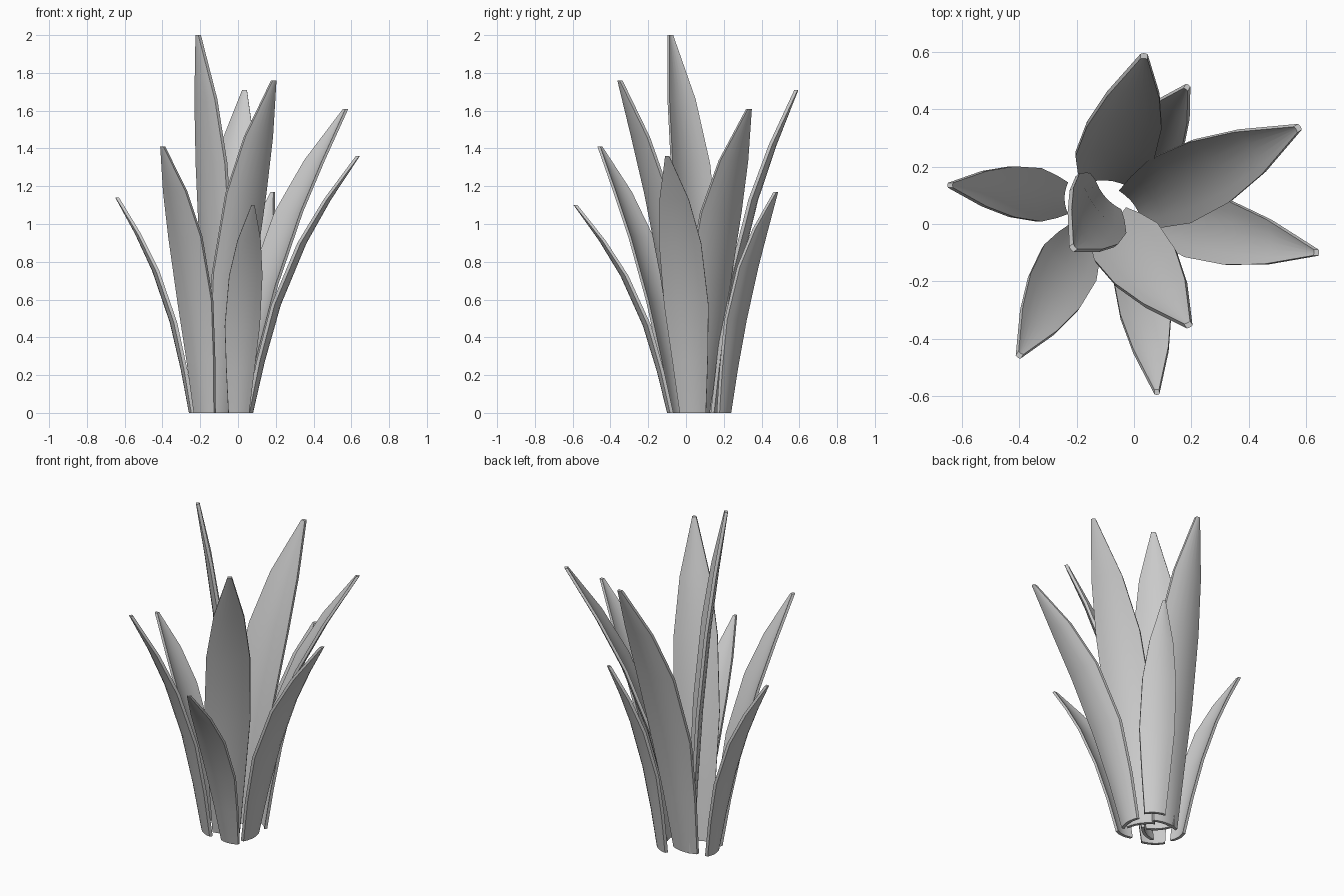
import bpy, bmesh, math
from mathutils import Vector

cube = bpy.data.objects.get("Cube")
if cube:
    bpy.data.objects.remove(cube, do_unlink=True)

# Single leaf colour
grey = bpy.data.materials.new("leaf_grey")
grey.use_nodes = True
grey.diffuse_color = (0.6, 0.6, 0.6, 1)
grey.node_tree.nodes["Principled BSDF"].inputs["Base Color"].default_value = grey.diffuse_color

# Leaf profile: (height fraction, outward lean fraction, width fraction)
PROFILE = [(0, 0, 0.58), (0.2, 0.11, 0.78), (0.42, 0.26, 0.98),
           (0.66, 0.5, 0.93), (0.83, 0.73, 0.65), (1, 1, 0.09)]
ACROSS = 6
CAMBER = 0.23
THICK = 0.018


def leaf(name, base, tip, width, facing):
    """Cupped blade from base (x, y) to tip (x, y, z), its back turned to the facing angle."""
    foot = Vector((*base, 0))
    lean = Vector((tip[0], tip[1], 0)) - foot
    angle = math.radians(facing)
    out = Vector((math.cos(angle), math.sin(angle), 0))
    side = Vector((-out.y, out.x, 0))
    bm = bmesh.new()
    rows = []
    for h, r, w in PROFILE:
        half = width * w / 2
        row = []
        for i in range(ACROSS + 1):
            u = 2 * i / ACROSS - 1
            p = foot + lean * r + side * (u * half) - out * (CAMBER * half * u * u)
            p.z = tip[2] * h
            row.append(bm.verts.new(p))
        rows.append(row)
    for a, b in zip(rows, rows[1:]):
        for i in range(ACROSS):
            bm.faces.new((a[i], a[i + 1], b[i + 1], b[i]))
    # Give the blade thickness toward the plant's heart
    new = bmesh.ops.extrude_face_region(bm, geom=bm.faces[:], use_keep_orig=True)
    moved = [g for g in new["geom"] if isinstance(g, bmesh.types.BMVert)]
    bmesh.ops.translate(bm, verts=moved, vec=-out * THICK)
    bmesh.ops.recalc_face_normals(bm, faces=bm.faces[:])
    mesh = bpy.data.meshes.new(name)
    bm.to_mesh(mesh)
    bm.free()
    mesh.materials.append(grey)
    obj = bpy.data.objects.new(name, mesh)
    bpy.context.collection.objects.link(obj)
    bpy.ops.object.select_all(action='DESELECT')
    obj.select_set(True)
    bpy.context.view_layer.objects.active = obj
    bpy.ops.object.shade_smooth_by_angle(angle=math.radians(40))


# Tall inner leaves
leaf("tallest_leaf", (-0.12, 0.09), (-0.22, -0.09, 2.0), 0.27, -142)
leaf("inner_front_leaf", (-0.075, -0.01), (0.195, -0.36, 1.76), 0.26, -60)
leaf("inner_back_leaf", (-0.10, 0.17), (0.035, 0.595, 1.71), 0.28, 88)
leaf("inner_left_leaf", (0.02, 0.07), (0.58, 0.34, 1.61), 0.27, 33)

# Short outer leaves
leaf("outer_right_front_leaf", (-0.19, -0.065), (-0.405, -0.465, 1.41), 0.225, -125)
leaf("outer_left_leaf", (0.08, 0.035), (0.645, -0.10, 1.36), 0.24, -3)
leaf("outer_back_leaf", (0.03, 0.22), (0.19, 0.485, 1.17), 0.20, 58)
leaf("outer_right_leaf", (-0.26, 0.09), (-0.65, 0.135, 1.14), 0.19, 180)
leaf("outer_front_leaf", (0.005, -0.10), (0.08, -0.595, 1.10), 0.19, -87)
